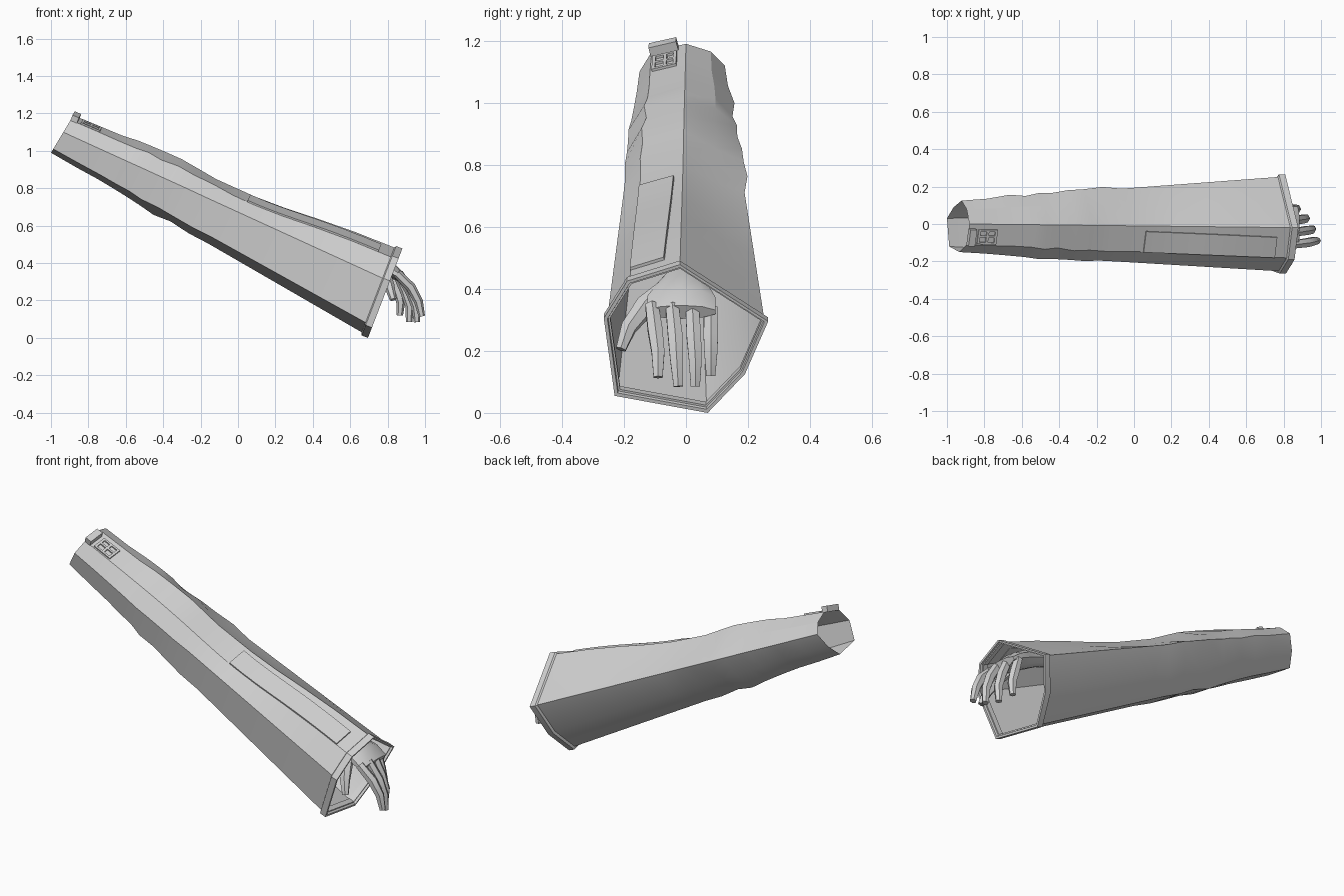
import bpy, bmesh, math, random
from mathutils import Vector as V

if "Cube" in bpy.data.objects:
    bpy.data.objects.remove(bpy.data.objects["Cube"])

random.seed(4)
grey = bpy.data.materials.new("plain grey")
grey.diffuse_color = (0.65, 0.65, 0.65, 1)
grey.use_nodes = True
grey.node_tree.nodes["Principled BSDF"].inputs["Base Color"].default_value = grey.diffuse_color


def finish(name, bm, angle=20):
    bmesh.ops.recalc_face_normals(bm, faces=bm.faces)
    me = bpy.data.meshes.new(name)
    bm.to_mesh(me)
    bm.free()
    me.materials.append(grey)
    ob = bpy.data.objects.new(name, me)
    bpy.context.collection.objects.link(ob)
    bpy.ops.object.select_all(action='DESELECT')
    ob.select_set(True)
    bpy.context.view_layer.objects.active = ob
    bpy.ops.object.shade_smooth_by_angle(angle=math.radians(angle))
    return ob


def loft(bm, rings, closed=False, caps=False):
    vs = [[bm.verts.new(p) for p in r] for r in rings]
    n = len(vs[0])
    pairs = list(zip(vs, vs[1:])) + ([(vs[-1], vs[0])] if closed else [])
    for a, b in pairs:
        for i in range(n):
            j = (i + 1) % n
            bm.faces.new((a[i], a[j], b[j], b[i]))
    if caps:
        bm.faces.new(vs[0])
        bm.faces.new(vs[-1])


# End sections as (y, z), in order: top, upper left, left, lower left,
# lower right, right low, right, upper right
shoulder_yz = [(0, 1.19), (-.11, 1.165), (-.15, 1.10), (-.12, 1.01),
               (.03, .99), (.09, 1.05), (.125, 1.12), (.08, 1.165)]
cuff_yz = [(-.02, .478), (-.19, .425), (-.265, .305), (-.23, .055),
           (.07, 0), (.19, .125), (.265, .295), (.1225, .3865)]
shoulder = [V((-1 + .6 * (z - .99), y, z)) for y, z in shoulder_yz]
cuff = [V((.695 + .385 * z, y, z)) for y, z in cuff_yz]
centre = sum(cuff, V()) / 8
AXIS = V((.93, 0, -.36)).normalized()


def cuff_ring(scale, back):
    return [centre + (p - centre) * scale - AXIS * back for p in cuff]


sleeve_end = cuff_ring(.955, .02)


def section(t):
    """Sleeve cross-section at t, with the top sagging past the elbow."""
    sag = -.035 * math.exp(-((t - .57) / .2) ** 2)
    ring = [a.lerp(b, t) for a, b in zip(shoulder, sleeve_end)]
    for i in (0, 1, 7):
        ring[i].z += sag
    return ring


# Sleeve, wrinkled over the upper arm
bm = bmesh.new()
rings = []
for t in (0, .08, .15, .2, .24, .28, .33, .38, .44, .5, .56, .65, .75, .87, 1):
    ring = section(t)
    if .12 < t < .5:
        mid = sum(ring, V()) / 8
        ring = [mid + (p - mid) * random.uniform(.97, 1.09) for p in ring]
    rings.append(ring)
loft(bm, rings)
finish("sleeve", bm)

# Cuff band with a stepped inner rim
bm = bmesh.new()
loft(bm, [cuff_ring(.955, .042), cuff_ring(1, .036), cuff_ring(1, 0), cuff_ring(.955, 0),
          cuff_ring(.945, .012), cuff_ring(.92, .012), cuff_ring(.92, .042)], closed=True)
finish("cuff_band", bm)


def plate(bm, t0, t1, u0, u1, h, segs=1, slant=0):
    """Raised plate on the facet between top (u=0) and upper left (u=1)."""
    rings = []
    for k in range(segs + 1):
        f = k / segs
        s = section(t0 + (t1 - t0) * f)
        a, b = s[0].lerp(s[1], u0 + slant * f), s[0].lerp(s[1], u1)
        n = (b - a).cross(AXIS).normalized()
        n = n if n.z > 0 else -n
        rings.append([a - n * .003, b - n * .003, b + n * h, a + n * h])
    loft(bm, rings, caps=True)


# Long forearm panel
bm = bmesh.new()
plate(bm, .545, .95, .2, 1.0, .009, 8, .12)
finish("forearm_panel", bm)

# Shoulder tab
bm = bmesh.new()
plate(bm, 0, .02, .22, 1.02, .03)
finish("shoulder_tab", bm)

# Buckle frame made of bars
bm = bmesh.new()
for u in (.25, .53, .85):
    plate(bm, .03, .088, u, u + .09, .008)
for t in (.03, .056, .082):
    plate(bm, t, t + .007, .25, .94, .008)
finish("shoulder_buckle", bm)


def tube(bm, stations, n):
    """Tapered tube; each station is (x, y, z, half width, half height)."""
    pts = [V(s[:3]) for s in stations]
    rings = []
    for i, s in enumerate(stations):
        d = (pts[min(i + 1, len(pts) - 1)] - pts[max(i - 1, 0)]).normalized()
        side = (V((0, 1, 0)) - d * d.y).normalized()
        up = d.cross(side)
        rings.append([pts[i] + side * s[3] * math.cos(a) + up * s[4] * math.sin(a)
                      for a in (math.tau * (k + .5) / n for k in range(n))])
    loft(bm, rings, caps=True)


# Wrist and palm
bm = bmesh.new()
tube(bm, [(.45, 0, .52, .055, .05), (.64, 0, .45, .055, .042), (.74, -.01, .405, .085, .045),
          (.81, -.015, .365, .115, .042), (.872, -.015, .325, .115, .026)], 10)
finish("palm", bm, 40)

# Fingers, index to little, then the thumb
fingers = {
    "index_finger": [(.85, -.11, .345), (.925, -.10, .27), (.965, -.09, .195), (.983, -.09, .115)],
    "middle_finger": [(.86, -.045, .345), (.92, -.035, .25), (.95, -.03, .17), (.957, -.025, .085)],
    "ring_finger": [(.85, .02, .345), (.893, .025, .25), (.918, .03, .17), (.915, .03, .085)],
    "little_finger": [(.83, .08, .34), (.855, .08, .25), (.87, .08, .19), (.865, .08, .12)],
    "thumb": [(.74, -.06, .40), (.78, -.13, .345), (.81, -.185, .275), (.83, -.21, .205)],
}
for name, path in fingers.items():
    bm = bmesh.new()
    radii = (.034, .036, .028, .018) if name == "thumb" else (.024, .027, .024, .017)
    tube(bm, [(*p, r, r) for p, r in zip(path, radii)], 6)
    finish(name, bm, 40)
